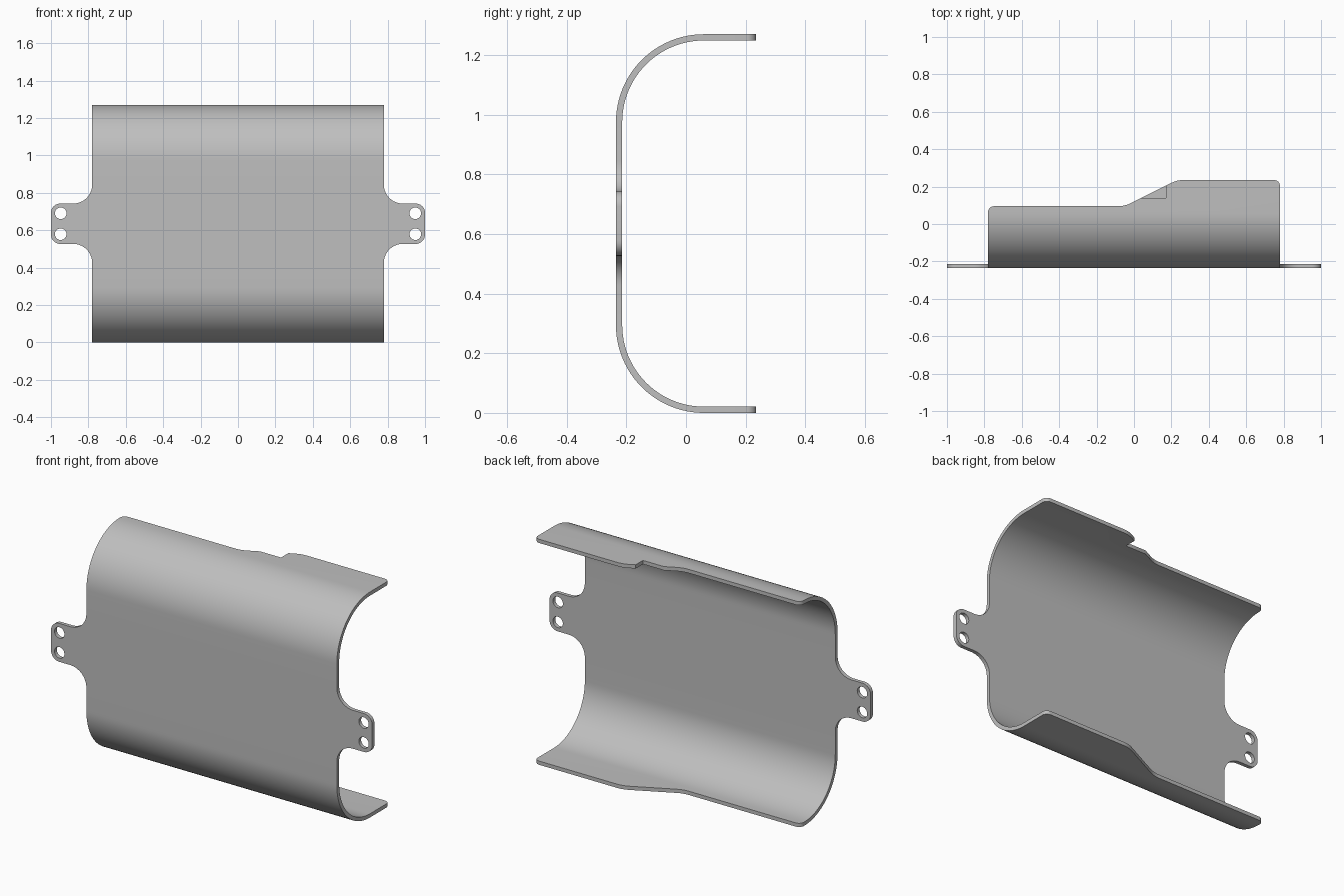
import bpy, bmesh
from math import pi, sin, cos, tan
from mathutils import Vector

cube = bpy.data.objects.get("Cube")
if cube:
    bpy.data.objects.remove(cube, do_unlink=True)

HEIGHT, FRONT, THICK = 1.27, -0.235, 0.021
RADIUS = 0.295                       # outer bend radius
STEPS = 24                           # facets per bend
BEND_Y = FRONT + RADIUS              # where the flat flange begins
FOLD = RADIUS * (1 - pi / 2)         # unrolled position of the lower flange line
MID = HEIGHT / 2


def low(y):
    """Unrolled position of depth y on the lower flange."""
    return FOLD - (y - BEND_Y)


def high(y):
    return HEIGHT - low(y)


def bend(x, s):
    """Wrap an unrolled sheet point onto the outside of the C section."""
    upper = s > MID
    if upper:
        s = HEIGHT - s
    if s >= RADIUS:
        y, z = FRONT, s
    elif s > FOLD:
        a = (RADIUS - s) / RADIUS
        y, z = BEND_Y - RADIUS * cos(a), RADIUS * (1 - sin(a))
    else:
        y, z = BEND_Y + FOLD - s, 0
    return Vector((x, y, HEIGHT - z if upper else z))


def rounded(corners):
    """Polygon whose corners (x, s, radius) are replaced by arcs."""
    out = []
    for i, (x, s, r) in enumerate(corners):
        p = Vector((x, s))
        if not r:
            out.append(p)
            continue
        a = (Vector(corners[i - 1][:2]) - p).normalized()
        b = (Vector(corners[(i + 1) % len(corners)][:2]) - p).normalized()
        half = a.angle(b) / 2
        centre = p + (a + b).normalized() * r / sin(half)
        start = p + a * r / tan(half) - centre
        end = p + b * r / tan(half) - centre
        sweep = start.angle(end)
        n = max(4, round(sweep / 0.15))
        for k in range(n + 1):
            t = k / n
            out.append(centre + (start * sin((1 - t) * sweep)
                                 + end * sin(t * sweep)) / sin(sweep))
    return out


# Unrolled outline: lower flange, right tab, notched upper flange, left tab
SIDE, TIP, SHORT = 0.78, 0.235, 0.095
TAB_LOW, TAB_HIGH = MID - 0.108, MID + 0.108
outline = rounded([
    (-SIDE, low(SHORT), 0.03), (-0.05, low(SHORT), 0.15),
    (0.23, low(TIP), 0.15), (SIDE, low(TIP), 0.03),
    (SIDE, TAB_LOW, 0.1), (1, TAB_LOW, 0.05),
    (1, TAB_HIGH, 0.05), (SIDE, TAB_HIGH, 0.1),
    (SIDE, high(TIP), 0.03), (0.23, high(TIP), 0.14),
    (0.17, high(0.205), 0), (0.17, high(0.14), 0), (0.04, high(0.14), 0),
    (-0.05, high(SHORT), 0.15), (-SIDE, high(SHORT), 0.03),
    (-SIDE, TAB_HIGH, 0.1), (-1, TAB_HIGH, 0.05),
    (-1, TAB_LOW, 0.05), (-SIDE, TAB_LOW, 0.1),
])

# Two screw holes in each tab
loops = [outline]
for x in (-0.948, 0.948):
    for s in (MID - 0.056, MID + 0.056):
        loops.append([Vector((x + 0.031 * cos(k * pi / 16), s + 0.031 * sin(k * pi / 16)))
                      for k in range(32)])

# Fill the flat sheet
bm = bmesh.new()
edges = []
for loop in loops:
    verts = [bm.verts.new((p.x, p.y, 0)) for p in loop]
    edges += [bm.edges.new((v, verts[i - 1])) for i, v in enumerate(verts)]
bmesh.ops.triangle_fill(bm, use_beauty=True, use_dissolve=False, edges=edges, normal=(0, 0, 1))

# Score the bend lines, then fold
for k in range(STEPS + 1):
    s = FOLD + (RADIUS - FOLD) * k / STEPS
    for line in (s, HEIGHT - s):
        bmesh.ops.bisect_plane(bm, geom=bm.verts[:] + bm.edges[:] + bm.faces[:],
                               dist=1e-6, plane_co=(0, line, 0), plane_no=(0, 1, 0))
for v in bm.verts:
    v.co = bend(v.co.x, v.co.y)
bm.normal_update()
bmesh.ops.dissolve_limit(bm, angle_limit=0.01, verts=bm.verts[:], edges=bm.edges[:])
bm.normal_update()
web = max(bm.faces, key=lambda f: abs(f.normal.y) * f.calc_area())
if web.normal.y > 0:
    bmesh.ops.reverse_faces(bm, faces=bm.faces[:])

mesh = bpy.data.meshes.new("bent_bracket")
bm.to_mesh(mesh)
bm.free()
bracket = bpy.data.objects.new("bent_bracket", mesh)
bpy.context.collection.objects.link(bracket)

# Plain grey metal
grey = bpy.data.materials.new("light_grey")
grey.use_nodes = True
colour = (0.52, 0.52, 0.52, 1)
grey.diffuse_color = colour
grey.node_tree.nodes["Principled BSDF"].inputs["Base Color"].default_value = colour
mesh.materials.append(grey)

# Sheet thickness and shading
solid = bracket.modifiers.new("thickness", 'SOLIDIFY')
solid.thickness = THICK
solid.offset = -1
solid.use_even_offset = True
for o in bpy.context.selected_objects:
    o.select_set(False)
bpy.context.view_layer.objects.active = bracket
bracket.select_set(True)
bpy.ops.object.modifier_apply(modifier=solid.name)
bpy.ops.object.shade_smooth_by_angle(angle=pi / 6)
